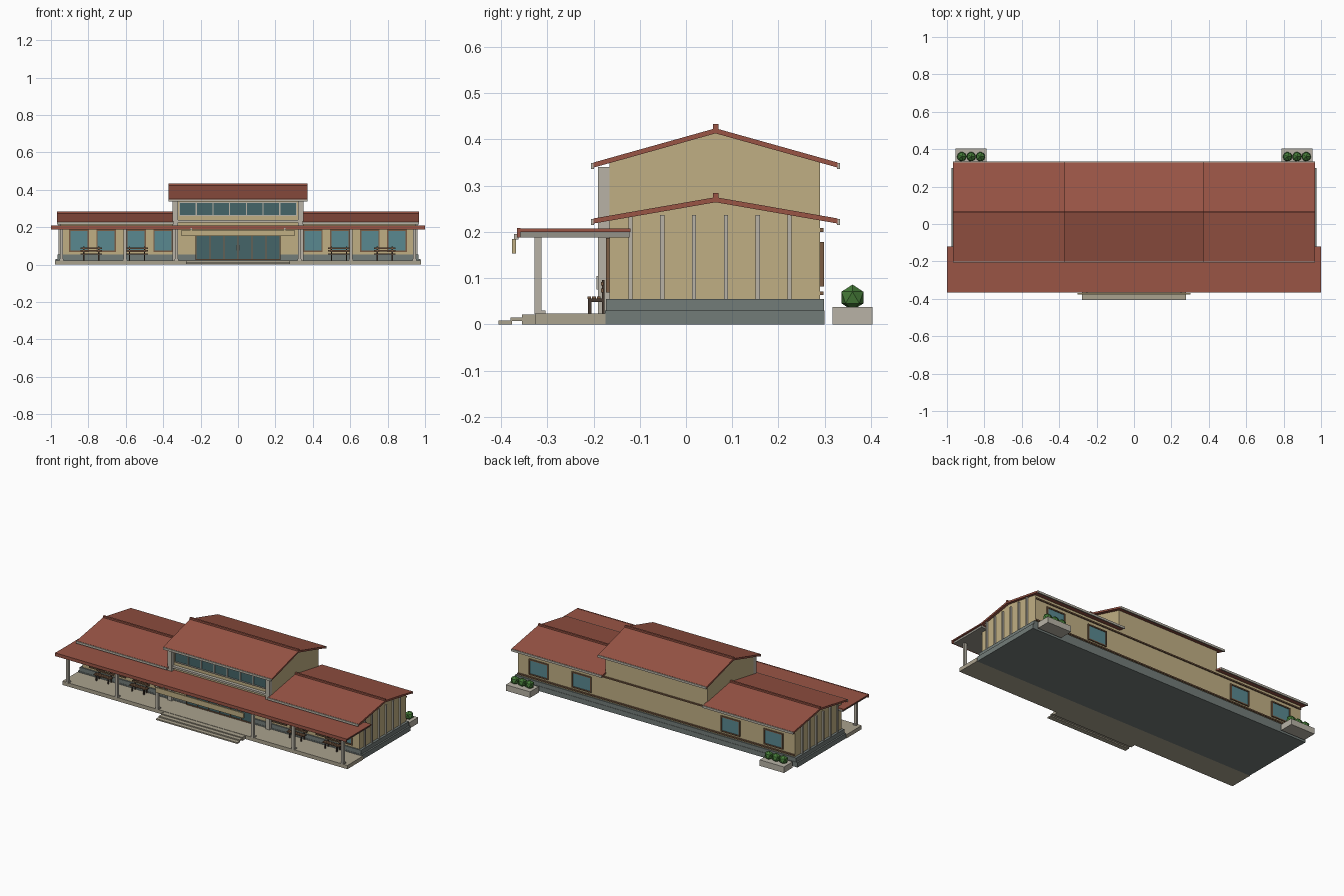
import bpy, bmesh
from mathutils import Vector

cube = bpy.data.objects.get("Cube")
if cube:
    bpy.data.objects.remove(cube, do_unlink=True)


def material(name, rgb):
    m = bpy.data.materials.new(name)
    m.use_nodes = True
    m.diffuse_color = (*rgb, 1)
    m.node_tree.nodes["Principled BSDF"].inputs["Base Color"].default_value = (*rgb, 1)
    return m


TILE = material("roof tile", (0.32, 0.09, 0.06))
WALL = material("cream wall", (0.53, 0.43, 0.23))
STONE = material("dark plinth", (0.17, 0.2, 0.19))
PAVING = material("paving", (0.4, 0.36, 0.27))
TRIM = material("pale trim", (0.48, 0.45, 0.38))
SOFFIT = material("soffit", (0.3, 0.29, 0.25))
GLASS = material("glass", (0.1, 0.25, 0.28))
DARK_GLASS = material("dark glass", (0.06, 0.13, 0.14))
TIMBER = material("timber", (0.2, 0.11, 0.06))
DARK = material("dark timber", (0.06, 0.04, 0.03))
LEAF = material("leaf", (0.06, 0.2, 0.04))


def finish(name, bm, mat):
    bmesh.ops.recalc_face_normals(bm, faces=bm.faces)
    mesh = bpy.data.meshes.new(name)
    bm.to_mesh(mesh)
    bm.free()
    mesh.materials.append(mat)
    obj = bpy.data.objects.new(name, mesh)
    bpy.context.collection.objects.link(obj)
    return obj


def boxes(name, mat, spans):
    """One object made of boxes, each given as (x range, y range, z range)."""
    bm = bmesh.new()
    for span in spans:
        mid = Vector([(a + b) / 2 for a, b in span])
        size = Vector([b - a for a, b in span])
        for v in bmesh.ops.create_cube(bm, size=1)["verts"]:
            v.co = v.co * size + mid
    return finish(name, bm, mat)


def prism(name, mat, profile, x0, x1):
    """Extrude a (y, z) profile along x."""
    bm = bmesh.new()
    face = bm.faces.new([bm.verts.new((x0, y, z)) for y, z in profile])
    new = bmesh.ops.extrude_face_region(bm, geom=[face])["geom"]
    bmesh.ops.translate(bm, vec=(x1 - x0, 0, 0),
                        verts=[g for g in new if isinstance(g, bmesh.types.BMVert)])
    return finish(name, bm, mat)


def around(c, w):
    return (c - w / 2, c + w / 2)


FRONT, BACK, RIDGE = -0.165, 0.29, 0.064
EAVE_F, EAVE_B = -0.2, 0.328
THICK = 0.011


def gabled_block(label, wall_x, roof_x, eave, ridge):
    # Walls follow the underside of the roof
    def under(y):
        edge = EAVE_F if y < RIDGE else EAVE_B
        return eave + (ridge - eave) * (y - edge) / (RIDGE - edge) - THICK
    prism(label + "_walls", WALL,
          [(FRONT, 0.04), (BACK, 0.04), (BACK, under(BACK)),
           (RIDGE, under(RIDGE)), (FRONT, under(FRONT))], *wall_x)
    prism(label + "_roof", TILE,
          [(EAVE_F, eave - THICK), (RIDGE, ridge - THICK), (EAVE_B, eave - THICK),
           (EAVE_B, eave), (RIDGE, ridge), (EAVE_F, eave)], *roof_x)
    boxes(label + "_ridge_cap", TILE,
          [(roof_x, around(RIDGE, 0.012), (ridge - 0.006, ridge + 0.009))])
    boxes(label + "_gutters", TRIM,
          [(roof_x, around(y, 0.007), (eave - 0.014, eave - 0.001))
           for y in (EAVE_F - 0.002, EAVE_B + 0.002)])


def window_set(name, y, out, centres, width, z, frame_mat, glass_mat, bar=0.007):
    """Framed panes on a wall at y, facing along out (-1 front, 1 back)."""
    def depth(d):
        return tuple(sorted((y - out * 0.01, y + out * d)))
    z0, z1 = z
    boxes(name + "_glass", glass_mat,
          [(around(c, width), depth(0.003), z) for c in centres])
    frame = []
    for c in centres:
        for s in (-1, 1):
            frame.append((around(c + s * width / 2, bar), depth(0.008), z))
        for h in z:
            frame.append((around(c, width + bar), depth(0.008), around(h, bar)))
    boxes(name + "_frames", frame_mat, frame)


# Building masses
gabled_block("hall", (-0.35, 0.35), (-0.372, 0.372), 0.35, 0.424)
gabled_block("left_wing", (0.34, 0.95), (0.345, 0.967), 0.229, 0.275)
gabled_block("right_wing", (-0.95, -0.34), (-0.967, -0.345), 0.229, 0.275)

# Plinth, platform and entrance steps
boxes("plinth", STONE, [((-0.975, 0.975), (-0.175, 0.3), (0, 0.03)),
                        ((-0.965, 0.965), (-0.173, 0.298), (0.03, 0.055))])
boxes("platform", PAVING, [((-0.978, 0.978), (-0.325, -0.174), (0, 0.023))])
boxes("entrance_steps", PAVING, [((-0.278, 0.278), (-0.355, -0.325), (0, 0.021)),
                                 ((-0.278, 0.278), (-0.38, -0.352), (0.007, 0.015)),
                                 ((-0.278, 0.278), (-0.405, -0.376), (0, 0.008))])

# Canopy with fascia, posts and hanging board
boxes("canopy_roof", TILE, [((-1, 1), (-0.362, -0.12), (0.2, 0.207)),
                            ((-1, 1), (-0.365, -0.358), (0.188, 0.208))])
boxes("canopy_soffit", SOFFIT, [((-0.99, 0.99), (-0.358, -0.122), (0.188, 0.2))])
post_x = [s * x for s in (-1, 1) for x in (0.328, 0.605, 0.943)]
boxes("canopy_posts", TRIM,
      [(around(x, 0.016), around(-0.32, 0.016), (0.022, 0.19)) for x in post_x])
boxes("canopy_post_feet", TRIM,
      [(around(x, 0.022), around(-0.314, 0.02), (0.022, 0.03)) for x in post_x])
boxes("hanging_board", WALL, [((-0.302, 0.302), (-0.376, -0.368), (0.153, 0.185))])
boxes("board_hangers", TRIM,
      [(around(x, 0.006), (-0.372, -0.362), (0.183, 0.195)) for x in (-0.25, 0.25)])

# Hall pilasters, ledge and clerestory
boxes("hall_pilasters", TRIM,
      [(around(s * 0.336, 0.028), (-0.19, -0.16), (0.023, 0.34)) for s in (-1, 1)])
boxes("hall_ledge", TRIM, [((-0.325, 0.325), (-0.185, -0.16), (0.226, 0.238))])
pane = 0.625 / 7
window_set("clerestory", FRONT, -1, [(i - 3) * pane for i in range(7)],
           pane, (0.262, 0.332), TRIM, DARK_GLASS, 0.006)

# Entrance doors
door = 0.45 / 6
window_set("entrance_doors", FRONT - 0.012, -1, [(i - 2.5) * door for i in range(6)],
           door, (0.028, 0.155), TIMBER, DARK_GLASS, 0.005)
boxes("door_handles", TRIM,
      [(around(s * 0.01, 0.004), (-0.194, -0.18), (0.075, 0.105)) for s in (-1, 1)])

# Wing windows, front and back
window_set("platform_windows", FRONT, -1,
           [s * x for s in (-1, 1) for x in (0.4, 0.545, 0.705, 0.85)],
           0.098, (0.072, 0.183), TIMBER, GLASS)
window_set("back_windows", BACK, 1,
           [s * x for s in (-1, 1) for x in (0.51, 0.805)],
           0.125, (0.085, 0.175), TIMBER, GLASS)
boxes("back_rails", TIMBER,
      [((-0.95, 0.95), (0.288, 0.297), around(z, 0.008)) for z in (0.067, 0.204)])

# Gable end battens
boxes("gable_battens", TRIM,
      [(around(s * 0.953, 0.014), around(-0.12 + i * 0.0688, 0.009), (0.055, 0.236))
       for s in (-1, 1) for i in range(6)])


def bench(name, cx):
    width = 0.116
    slats = [(around(cx, width), around(y, 0.008), (0.055, 0.06))
             for y in (-0.209, -0.199, -0.189)]
    slats += [(around(cx, width), around(-0.181, 0.005), around(z, 0.008))
              for z in (0.073, 0.088)]
    boxes(name + "_slats", TIMBER, slats)
    legs = []
    for s in (-1, 1):
        x = around(cx + s * 0.04, 0.007)
        legs += [(x, around(-0.208, 0.007), (0.022, 0.056)),
                 (x, around(-0.179, 0.006), (0.022, 0.096)),
                 (x, (-0.212, -0.178), (0.048, 0.056))]
    boxes(name + "_legs", DARK, legs)


def planter(name, cx):
    boxes(name + "_box", TRIM, [(around(cx, 0.166), (0.317, 0.403), (0, 0.037))])
    bm = bmesh.new()
    for i in (-1, 0, 1):
        ball = bmesh.ops.create_icosphere(bm, subdivisions=1, radius=0.028)
        bmesh.ops.translate(bm, vec=(cx + i * 0.05, 0.36, 0.058), verts=ball["verts"])
    finish(name + "_bushes", bm, LEAF)


# Platform benches and back planters
for side, s in (("left", 1), ("right", -1)):
    bench(side + "_outer_bench", s * 0.785)
    bench(side + "_inner_bench", s * 0.54)
    planter(side + "_planter", s * 0.871)
